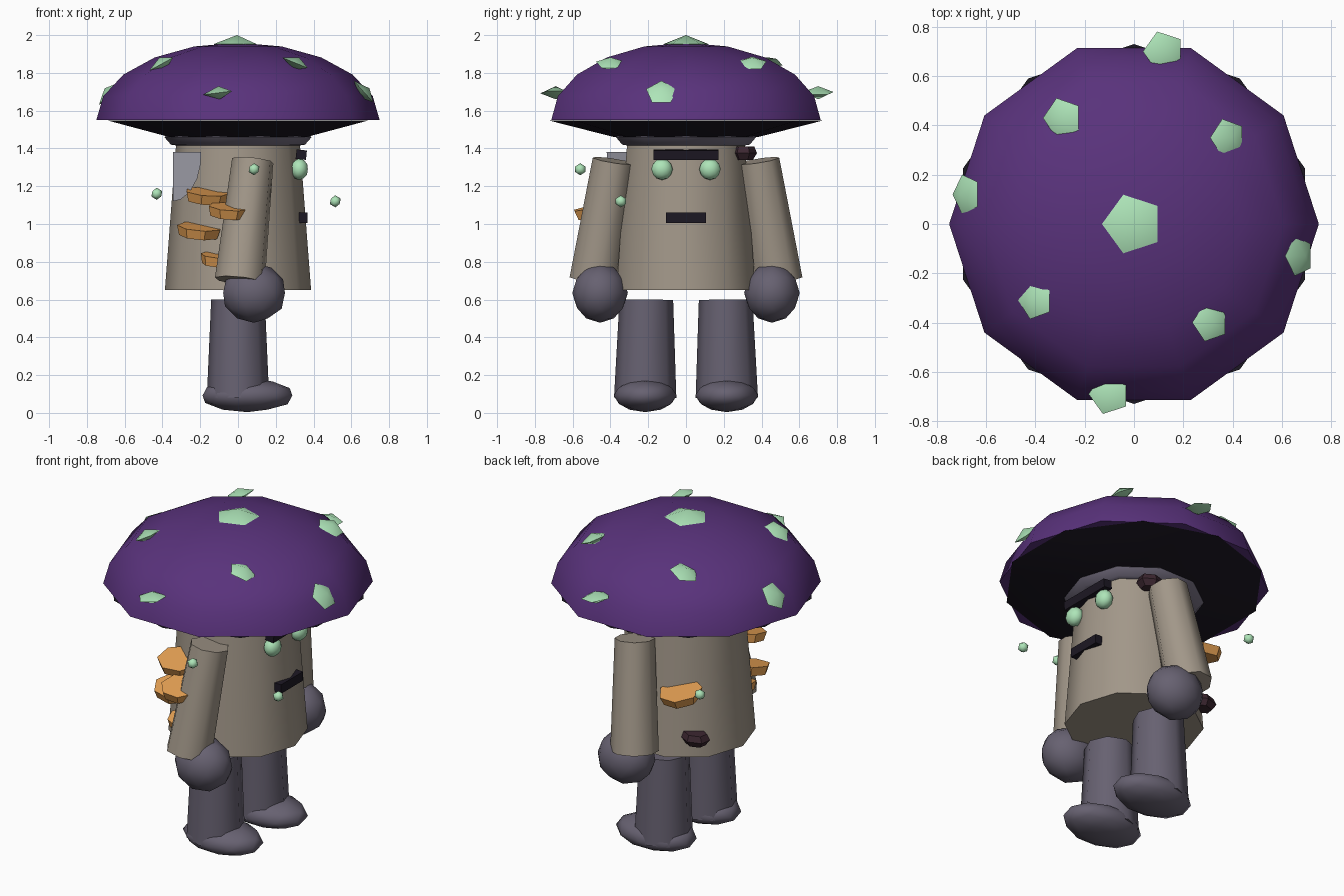
import bpy, bmesh
from math import pi, sin, cos, radians
from mathutils import Vector, Matrix

if "Cube" in bpy.data.objects:
    bpy.data.objects.remove(bpy.data.objects["Cube"])


def mat(name, *rgb):
    m = bpy.data.materials.new(name)
    m.diffuse_color = (*rgb, 1)
    m.use_nodes = True
    m.node_tree.nodes["Principled BSDF"].inputs["Base Color"].default_value = m.diffuse_color
    return m


PURPLE = mat("cap_purple", .10, .032, .20)
GILL = mat("gill_dark", .012, .009, .017)
TAN = mat("stem_tan", .36, .31, .25)
SLATE = mat("limb_slate", .135, .12, .165)
COLLAR = mat("collar_grey", .18, .16, .22)
GREEN = mat("glow_green", .42, .78, .48)
ORANGE = mat("shelf_orange", .80, .36, .09)
BARK = mat("bark_dark", .045, .02, .03)
WEB = mat("web_grey", .43, .43, .50)


def finish(bm, name, material, smooth=0):
    bmesh.ops.recalc_face_normals(bm, faces=bm.faces)
    me = bpy.data.meshes.new(name)
    bm.to_mesh(me)
    bm.free()
    ob = bpy.data.objects.new(name, me)
    bpy.context.collection.objects.link(ob)
    me.materials.append(material)
    if smooth:
        bpy.ops.object.select_all(action='DESELECT')
        bpy.context.view_layer.objects.active = ob
        ob.select_set(True)
        bpy.ops.object.shade_smooth_by_angle(angle=radians(smooth))
    return ob


def lathe(name, profile, n, material, phase=0.0, smooth=50):
    """Rings of n points from a list of (radius, z)."""
    bm = bmesh.new()
    rings = []
    for r, z in profile:
        if r == 0:
            rings.append([bm.verts.new((0, 0, z))] * n)
        else:
            rings.append([bm.verts.new((r * cos(phase + 2 * pi * i / n),
                                        r * sin(phase + 2 * pi * i / n), z)) for i in range(n)])
    for a, b in zip(rings, rings[1:]):
        for i in range(n):
            j = (i + 1) % n
            bm.faces.new(list(dict.fromkeys((a[i], a[j], b[j], b[i]))))
    for ring, (r, z) in ((rings[0], profile[0]), (rings[-1], profile[-1])):
        if r:
            bm.faces.new(ring)
    return finish(bm, name, material, smooth)


def tube(name, p, q, r1, r2, n, material):
    """Tapered limb from p to q."""
    p, q = Vector(p), Vector(q)
    ob = lathe(name, [(r1, 0), (r2, (q - p).length)], n, material)
    ob.matrix_world = Matrix.Translation(p) @ (q - p).to_track_quat('Z', 'Y').to_matrix().to_4x4()
    return ob


def ball(name, loc, scale, material, sub=2):
    bm = bmesh.new()
    bmesh.ops.create_icosphere(bm, subdivisions=sub, radius=1)
    bmesh.ops.scale(bm, vec=scale, verts=bm.verts)
    ob = finish(bm, name, material, 60)
    ob.location = loc
    return ob


def box(name, loc, size, material):
    bm = bmesh.new()
    bmesh.ops.create_cube(bm, size=1)
    bmesh.ops.scale(bm, vec=size, verts=bm.verts)
    ob = finish(bm, name, material)
    ob.location = loc
    return ob


# Mushroom cap, gills under it, collar and stem body
dome = [(.75 * sin(radians(a)), 1.55 + .41 * cos(radians(a))) for a in (90, 72, 54, 36, 18)]
lathe("cap", dome + [(0, 1.96)], 10, PURPLE)
lathe("gills", [(.38, 1.46), (.73, 1.549)], 10, GILL, pi / 10, 30)
lathe("collar", [(.32, 1.415), (.355, 1.42), (.39, 1.46), (.36, 1.485)], 10, COLLAR)
lathe("stem_body", [(.387, .65), (.325, 1.46)], 10, TAN)

# Glowing cap spots: five-sided flat lozenges, tilted only about y
spots = [(-.005, 0, 1.953, .125, .047),
         (.38, .35, 1.85, .08, .035), (-.40, -.31, 1.85, .08, .035),
         (-.29, .43, 1.85, .085, .035), (.31, -.40, 1.85, .08, .035),
         (.67, -.13, 1.695, .085, .035), (-.68, .12, 1.695, .085, .035),
         (.12, .70, 1.695, .085, .035), (-.10, -.69, 1.695, .085, .035)]
for i, (x, y, z, r, h) in enumerate(spots):
    ob = lathe(f"cap_spot_{i}", [(0, -h), (r, 0), (0, h)], 5, GREEN, pi, 70)
    ob.location = (x, y, z)
    ob.rotation_euler = (0, 1.25 * x, 0)

# Legs, feet, arms, hands and eyes, mirrored across y
for side, s in (("right", -1), ("left", 1)):
    tube(f"leg_{side}", (0, s * .216, .08), (0, s * .21, .6), .165, .142, 8, SLATE)
    ball(f"foot_{side}", (.05, s * .216, .092), (.25, .167, .088), SLATE)
    tube(f"arm_{side}", (.01, s * .485, .70), (.078, s * .385, 1.335), .135, .112, 8, TAN)
    ball(f"hand_{side}", (.085, s * .455, .635), (.172, .147, .158), SLATE)
    ball(f"eye_{side}", (.325, s * .127, 1.29), (.047, .057, .057), GREEN)

# Brow and mouth
box("brow", (.335, 0, 1.367), (.055, .345, .05), GILL).rotation_euler = (0, .1, 0)
box("mouth", (.345, 0, 1.033), (.045, .214, .055), GILL)

# Bracket fungus shelves
shelves = [(-.165, -.34, 1.15, .12), (-.05, -.49, 1.07, .11), (-.205, -.32, .965, .12),
           (-.11, -.37, .815, .09), (-.20, .335, 1.05, .125)]
for i, (x, y, z, r) in enumerate(shelves):
    ob = lathe(f"shelf_{i}", [(r * .88, -.03), (r, .022)], 7, ORANGE, i * .7, 0)
    ob.location = (x, y, z)
    ob.rotation_euler = (.2 if y < 0 else -.2, .08, 0)

# Dark bark knots
for i, (x, y, z) in enumerate([(.14, .31, 1.375), (-.26, .28, .77)]):
    ob = lathe(f"bark_knot_{i}", [(.06, -.035), (.088, 0), (.07, .035)], 6, BARK, .4, 0)
    ob.location = (x, y, z)
    ob.scale = (1, .75, 1)

# Thin web sheet beside the stem
bm = bmesh.new()
a, b = Vector((-.345, -.205, 0)), Vector((-.195, -.42, 0))
sheet = [(0, 1.38), (1, 1.38), (.97, 1.31), (.86, 1.24), (.6, 1.17), (.28, 1.13), (0, 1.12)]
bm.faces.new([bm.verts.new(a.lerp(b, t) + Vector((0, 0, z))) for t, z in sheet])
finish(bm, "web_sheet", WEB)

# Floating spores
for i, p in enumerate([(.085, -.56, 1.29), (.515, -.345, 1.12), (-.43, .48, 1.16)]):
    ball(f"spore_{i}", p, (.032, .032, .032), GREEN, 1)
